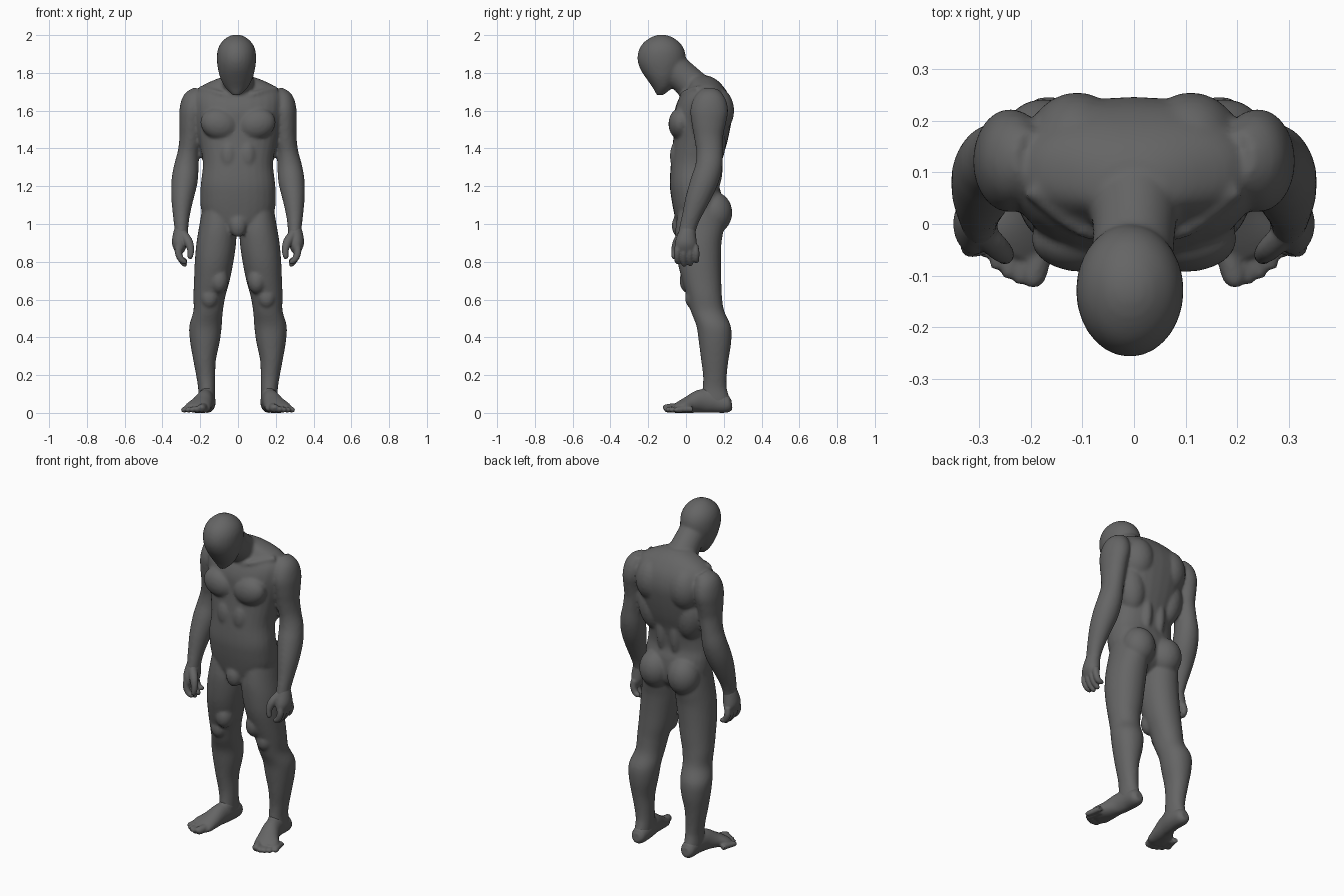
import bpy, bmesh, math
from mathutils import Vector, Matrix

grey = bpy.data.materials.new("matte grey")
grey.diffuse_color = (0.13, 0.13, 0.13, 1)


def resample(rows, steps=4):
    """Catmull-Rom through rows of numbers."""
    out, n = [], len(rows)
    for i in range(n - 1):
        a, b, c, d = (rows[min(max(j, 0), n - 1)] for j in (i - 1, i, i + 1, i + 2))
        for k in range(steps):
            t = k / steps
            out.append([0.5 * (2*q + (r-p)*t + (2*p-5*q+4*r-s)*t*t + (3*q-p-3*r+s)*t**3)
                        for p, q, r, s in zip(a, b, c, d)])
    return out + [list(rows[-1])]


def tube(bm, rows, side=1, flat=False, power=2.0, n=28):
    """Closed loft; rows are (x, y, z, radius sideways, radius across)."""
    rows = resample(rows)
    pts = [Vector((r[0] * side, r[1], r[2])) for r in rows]
    rings = []
    for i, (p, r) in enumerate(zip(pts, rows)):
        t = (pts[min(i + 1, len(pts) - 1)] - pts[max(i - 1, 0)]).normalized()
        if flat:
            t = Vector((0, 0, 1))
        u = Vector((1, 0, 0))
        u = (u - t * t.dot(u)).normalized()
        v = t.cross(u)
        ring = []
        for k in range(n):
            a = 2 * math.pi * k / n
            c, s = math.cos(a), math.sin(a)
            c = math.copysign(abs(c) ** (2 / power), c)
            s = math.copysign(abs(s) ** (2 / power), s)
            ring.append(bm.verts.new(p + u * c * r[3] + v * s * r[4]))
        rings.append(ring)
    for a, b in zip(rings, rings[1:]):
        for k in range(n):
            bm.faces.new((a[k], a[(k + 1) % n], b[(k + 1) % n], b[k]))
    bm.faces.new(rings[0])
    bm.faces.new(rings[-1])


def stack(bm, rows, side=1, power=2.0):
    """Level slices given as (z, x min, x max, y front, y back)."""
    tube(bm, [((a + b) / 2, (f + k) / 2, z, (b - a) / 2, (k - f) / 2)
              for z, a, b, f, k in rows], side, True, power)


def blob(bm, loc, size, side=1, tilt=0):
    """Ellipsoid muscle, tilted about the front axis."""
    m = (Matrix.Translation((loc[0] * side, loc[1], loc[2]))
         @ Matrix.Rotation(tilt * side, 4, 'Y') @ Matrix.Diagonal((*size, 1)))
    bmesh.ops.create_uvsphere(bm, u_segments=24, v_segments=16, radius=1, matrix=m)


def finish(bm, name, voxel, rounds):
    """Fuse the pieces into one soft skin."""
    for v in bm.verts:
        v.co.z = max(v.co.z, 0)
    bmesh.ops.recalc_face_normals(bm, faces=bm.faces)
    me = bpy.data.meshes.new(name)
    bm.to_mesh(me)
    bm.free()
    me.materials.append(grey)
    ob = bpy.data.objects.new(name, me)
    bpy.context.collection.objects.link(ob)
    rm = ob.modifiers.new("fuse", 'REMESH')
    rm.mode, rm.voxel_size, rm.use_smooth_shade = 'VOXEL', voxel, True
    sm = ob.modifiers.new("soften", 'SMOOTH')
    sm.factor, sm.iterations = 0.5, rounds


body = bmesh.new()
# torso
stack(body, [(z, -w, w, f, b) for z, w, f, b in (
    (.95, .06, -.03, .12), (1.0, .15, -.05, .18), (1.07, .193, -.066, .195),
    (1.15, .2, -.08, .19), (1.22, .196, -.086, .172), (1.32, .186, -.08, .185),
    (1.42, .203, -.07, .215), (1.52, .225, -.062, .237), (1.6, .235, -.06, .246),
    (1.67, .235, -.035, .232), (1.725, .2, .005, .2), (1.765, .12, .02, .16),
    (1.785, .06, .03, .12))], power=2.3)
# neck and smooth head
tube(body, [(0, .15, 1.63, .1, .09), (0, .07, 1.70, .092, .088),
            (0, -.01, 1.775, .08, .083), (-.005, -.08, 1.84, .08, .08)])
stack(body, [(z, -.008 - w, -.008 + w, f, b) for z, w, f, b in (
    (1.682, .02, -.155, -.12), (1.72, .058, -.175, -.075), (1.77, .085, -.21, -.04),
    (1.82, .098, -.242, -.012), (1.87, .104, -.257, .0), (1.92, .1, -.25, -.008),
    (1.96, .081, -.225, -.033), (1.99, .047, -.182, -.075), (2.002, .015, -.145, -.115))])
blob(body, (0, -.04, .99), (.045, .035, .06))

for s in (1, -1):
    # chest, back, waist, abdomen and seat muscles
    blob(body, (.1, -.03, 1.53), (.1, .063, .082), s, -.25)
    blob(body, (.11, .15, 1.6), (.1, .105, .13), s)
    blob(body, (.13, .12, 1.43), (.085, .09, .15), s, .15)
    blob(body, (.045, .12, 1.3), (.045, .075, .16), s)
    blob(body, (.05, -.05, 1.36), (.045, .035, .08), s)
    blob(body, (.094, .15, 1.06), (.094, .095, .11), s)
    # collar bone
    tube(body, [(.02, -.02, 1.665, .014, .014), (.1, -.01, 1.69, .016, .016),
                (.2, .07, 1.715, .02, .02)], s)
    # leg
    stack(body, [
        (1.08, .03, .19, -.04, .2), (.98, .01, .207, -.055, .2),
        (.9, .01, .22, -.055, .188), (.8, .024, .229, -.045, .185),
        (.7, .044, .233, -.02, .187), (.62, .066, .236, .005, .19),
        (.54, .08, .236, .025, .202), (.46, .086, .258, .055, .237),
        (.38, .096, .254, .067, .24), (.28, .117, .237, .08, .225),
        (.2, .12, .222, .09, .216), (.13, .12, .211, .088, .216),
        (.06, .122, .21, .08, .235), (.02, .13, .2, .1, .225)], s, 2.1)
    # knee cap and inner thigh
    blob(body, (.152, .03, .61), (.045, .035, .055), s)
    blob(body, (.1, .02, .7), (.05, .055, .07), s)
    # arm
    tube(body, [
        (.2, .13, 1.705, .035, .05), (.225, .127, 1.66, .066, .085),
        (.24, .123, 1.6, .07, .1), (.247, .12, 1.53, .064, .09),
        (.25, .12, 1.46, .06, .077), (.262, .125, 1.38, .057, .07),
        (.274, .12, 1.3, .066, .072), (.284, .095, 1.22, .069, .073),
        (.295, .06, 1.13, .058, .064), (.3, .028, 1.04, .044, .05),
        (.3, .01, .98, .037, .045), (.3, .004, .94, .036, .046)], s)
finish(body, "body", .009, 5)

for s, label in ((1, "left"), (-1, "right")):
    # palm, fingers and thumb
    hand = bmesh.new()
    tube(hand, [(.3, .012, .99, .031, .038), (.303, .006, .95, .04, .047),
                (.308, .0, .9, .042, .058), (.308, .0, .865, .03, .058),
                (.304, .0, .845, .018, .045)], s)
    for i in range(4):
        y, low = -.046 + i * .033, (.79, .778, .78, .797)[i]
        tube(hand, [(.312, y * .9, .885, .02, .018), (.316, y, .85, .019, .018),
                    (.303, y, .815, .017, .017), (.282, y + .003, low + .008, .014, .014),
                    (.274, y + .003, low, .006, .006)], s, n=14)
    tube(hand, [(.29, -.02, .945, .025, .025), (.262, -.048, .905, .024, .022),
                (.25, -.06, .86, .018, .018), (.254, -.062, .825, .014, .014),
                (.256, -.062, .815, .006, .006)], s, n=14)
    finish(hand, label + "_hand", .005, 3)

    # foot and toes
    foot = bmesh.new()
    tube(foot, [(.165, .243, .045, .022, .025), (.165, .22, .045, .042, .045),
                (.165, .15, .06, .046, .06), (.175, .08, .062, .048, .062),
                (.192, .02, .045, .058, .047), (.212, -.03, .03, .07, .033),
                (.222, -.06, .022, .062, .022)], s)
    blob(foot, (.165, .14, .09), (.044, .07, .06), s)
    for i in range(5):
        r = (.024, .018, .017, .016, .016)[i]
        x, y = .183 + i * .023, -.06 + i * i * .0034
        tube(foot, [(x - .006, y + .04, r + .004, r, r), (x, y, r + .003, r, r),
                    (x + .012, y - .045, r, r * .95, r * .9),
                    (x + .014, y - .058, r * .8, r * .5, r * .5)], s, n=14)
    finish(foot, label + "_foot", .006, 3)
